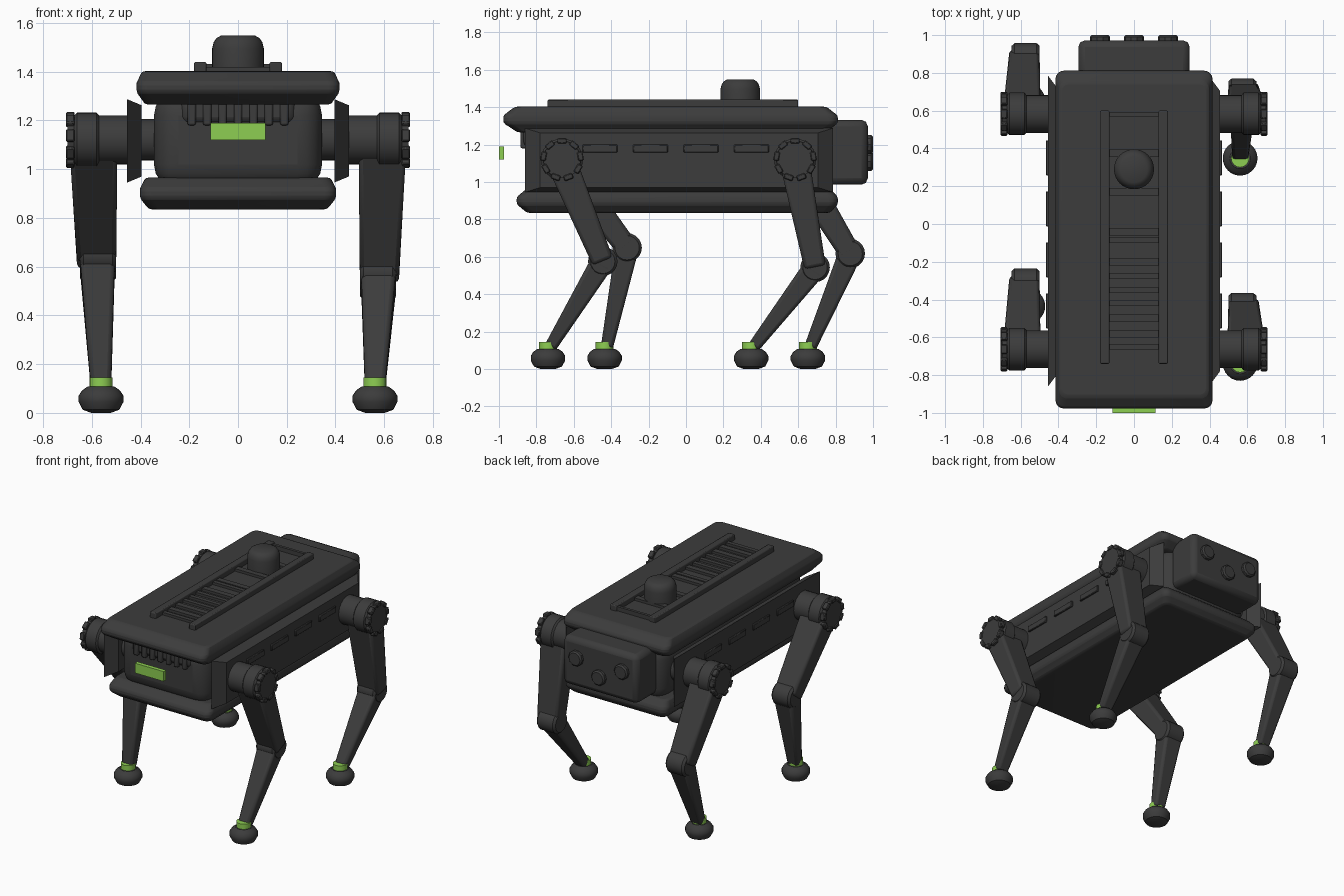
import bpy, bmesh, math
from mathutils import Vector, Matrix

if "Cube" in bpy.data.objects:
    bpy.data.objects.remove(bpy.data.objects["Cube"])


def material(name, rgb):
    m = bpy.data.materials.new(name)
    m.diffuse_color = (*rgb, 1)
    m.use_nodes = True
    m.node_tree.nodes["Principled BSDF"].inputs["Base Color"].default_value = m.diffuse_color
    return m


DARK = material("charcoal", (0.045, 0.045, 0.045))
GREEN = material("lime green", (0.27, 0.62, 0.085))


def finish(name, bm, mat=DARK, bevel=0, segments=2, angle=35):
    bmesh.ops.recalc_face_normals(bm, faces=bm.faces)
    me = bpy.data.meshes.new(name)
    bm.to_mesh(me)
    bm.free()
    ob = bpy.data.objects.new(name, me)
    bpy.context.collection.objects.link(ob)
    me.materials.append(mat)
    if bevel:
        mod = ob.modifiers.new("bevel", 'BEVEL')
        mod.width, mod.segments, mod.limit_method = bevel, segments, 'ANGLE'
    bpy.ops.object.select_all(action='DESELECT')
    ob.select_set(True)
    bpy.context.view_layer.objects.active = ob
    bpy.ops.object.shade_smooth_by_angle(angle=math.radians(angle))
    return ob


def skin(bm, rings):
    """Join equal point rings into a closed solid."""
    vs = [[bm.verts.new(p) for p in r] for r in rings]
    n = len(vs[0])
    for a, b in zip(vs, vs[1:]):
        for i in range(n):
            bm.faces.new((a[i], a[(i + 1) % n], b[(i + 1) % n], b[i]))
    bm.faces.new(vs[0][::-1])
    bm.faces.new(vs[-1])


def box(name, x, y, z, mat=DARK, bevel=0, segments=2):
    bm = bmesh.new()
    skin(bm, [[(x[0], y[0], h), (x[1], y[0], h), (x[1], y[1], h), (x[0], y[1], h)] for h in z])
    return finish(name, bm, mat, bevel, segments)


def shell(name, levels, radius):
    """Stack of rounded rectangles given as half width, front, back, height."""
    rings = []
    for hx, y0, y1, z in levels:
        ring = []
        for cx, cy, start in ((hx - radius, y1 - radius, 0), (radius - hx, y1 - radius, 90),
                              (radius - hx, y0 + radius, 180), (hx - radius, y0 + radius, 270)):
            for k in range(5):
                a = math.radians(start + k * 22.5)
                ring.append((cx + radius * math.cos(a), cy + radius * math.sin(a), z))
        rings.append(ring)
    bm = bmesh.new()
    skin(bm, rings)
    return finish(name, bm, bevel=0.012)


def turned(name, center, axis, profile, sides=24, mat=DARK, angle=35):
    """Solid of revolution; profile holds (radius, distance along axis)."""
    rot = Vector((0, 0, 1)).rotation_difference(Vector(axis)).to_matrix()
    c = Vector(center)
    rings = [[c + rot @ Vector((r * math.cos(2 * math.pi * i / sides),
                                r * math.sin(2 * math.pi * i / sides), h))
              for i in range(sides)] for r, h in profile]
    bm = bmesh.new()
    skin(bm, rings)
    return finish(name, bm, mat, angle=angle)


def limb(name, p0, p1, x0, x1, t0, t1):
    """Tapered bar between two (y, z) points with x ranges and thicknesses."""
    a, b = Vector(p0), Vector(p1)
    d = (b - a).normalized()
    n = Vector((-d.y, d.x))
    rings = []
    for p, x, t in ((a, x0, t0), (b, x1, t1)):
        lo, hi = p - n * t / 2, p + n * t / 2
        rings.append([(x[0], *lo), (x[1], *lo), (x[1], *hi), (x[0], *hi)])
    bm = bmesh.new()
    skin(bm, rings)
    return finish(name, bm, bevel=0.018)


# Torso core, lid and belly tray
box("torso_core", (-0.345, 0.345), (-0.86, 0.77), (0.92, 1.32), bevel=0.1, segments=4)
shell("top_lid", [(0.38, -0.90, 0.75, 1.265), (0.416, -0.977, 0.812, 1.315),
                  (0.416, -0.977, 0.812, 1.355), (0.393, -0.915, 0.75, 1.402)], 0.045)
shell("belly_tray", [(0.365, -0.85, 0.77, 0.835), (0.402, -0.905, 0.812, 0.88),
                     (0.402, -0.905, 0.812, 0.92), (0.38, -0.85, 0.77, 0.965)], 0.045)

# Side panels, both tapering toward +x, with raised dashes
for side, label in ((-1, "left"), (1, "right")):
    c = side * 0.425
    bm = bmesh.new()
    skin(bm, [[(c + dx, -0.86 + i, 0.945 + j), (c + dx, 0.785 - i, 0.945 + j),
               (c + dx, 0.785 - i, 1.287 - j), (c + dx, -0.86 + i, 1.287 - j)]
              for dx, i, j in ((-0.03, 0, 0), (0.03, 0.08, 0.025))])
    finish(label + "_side_panel", bm)
    for i in range(4):
        y = -0.46 + 0.27 * i
        xs = sorted((side * 0.44, side * 0.467))
        box(label + "_side_dash", xs, (y - 0.093, y + 0.093), (1.157, 1.2), bevel=0.004, segments=1)

# Front vent and light bar
box("vent_backing", (-0.235, 0.235), (-0.87, -0.8), (1.185, 1.3), bevel=0.03)
for i in range(7):
    x = -0.19 + 0.0633 * i
    box("vent_rib", (x - 0.017, x + 0.017), (-0.885, -0.82), (1.18, 1.29), bevel=0.008)
box("light_bar", (-0.113, 0.113), (-1.0, -0.972), (1.12, 1.19), GREEN)

# Rear sensor head with three lenses
box("sensor_head", (-0.295, 0.295), (0.73, 0.972), (0.985, 1.332), bevel=0.035, segments=2)
for x, z in ((-0.18, 1.2), (0, 1.11), (0.18, 1.2)):
    turned("sensor_lens", (x, 0.96, z), (0, 1, 0),
           [(0.054, 0), (0.054, 0.03), (0.044, 0.04)], 10)

# Roof rails, rungs and turret
for x in (-0.155, 0.155):
    box("roof_rail", (x - 0.025, x + 0.025), (-0.74, 0.6), (1.39, 1.44), bevel=0.006)
box("roof_end_bar", (-0.15, 0.15), (0.57, 0.59), (1.39, 1.432))
for y, w in ((0.375, 0.04), (0.17, 0.04), (-0.04, 0.04), (-0.085, 0.03), (-0.2, 0.04),
             (-0.275, 0.03), (-0.35, 0.03), (-0.42, 0.03), (-0.5, 0.04), (-0.58, 0.04), (-0.65, 0.03)):
    box("roof_rung", (-0.14, 0.14), (y - w / 2, y + w / 2), (1.39, 1.42))
turned("turret", (0, 0.29, 1.39), (0, 0, 1),
       [(0.106, 0), (0.106, 0.105), (0.1, 0.13), (0.088, 0.148), (0.07, 0.158)], 32, angle=50)


def leg(label, side, hip_y, knee, foot_y):
    def span(a, b):
        return sorted((side * a, side * b))
    hip = (hip_y, 1.12)
    out = (side, 0, 0)
    # Hip axle, motor housing and toothed cap
    turned(label + "_hip_motor", (0, *hip), out,
           [(0.085, 0.3), (0.085, 0.44), (0.1, 0.45), (0.1, 0.57), (0.112, 0.58),
            (0.112, 0.66), (0.1, 0.672), (0.1, 0.7)], 24)
    bm = bmesh.new()
    for k in range(9):
        m = (Matrix.Translation((side * 0.688, *hip)) @ Matrix.Rotation(k * 2 * math.pi / 9, 4, 'X')
             @ Matrix.Translation((0, 0, 0.1)) @ Matrix.Diagonal((0.036, 0.05, 0.03, 1)))
        bmesh.ops.create_cube(bm, size=1, matrix=m)
    finish(label + "_hip_cap_teeth", bm, bevel=0.005, segments=1)
    # Thigh, knee and shin
    limb(label + "_thigh", (hip_y, 1.1), knee, span(0.495, 0.69), span(0.5, 0.66), 0.16, 0.115)
    turned(label + "_knee", (0, *knee), out,
           [(0.065, 0.5), (0.079, 0.515), (0.079, 0.633), (0.065, 0.648)], 20)
    limb(label + "_shin", knee, (foot_y + 0.012, 0.115), span(0.505, 0.65), span(0.52, 0.605), 0.125, 0.065)
    # Cuff and foot pad
    x = side * 0.562
    turned(label + "_ankle_cuff", (x, foot_y, 0.1), (0, 0, 1), [(0.048, 0), (0.048, 0.045)], 16, GREEN)
    turned(label + "_foot", (x, foot_y, 0), (0, 0, 1),
           [(0.04, 0), (0.075, 0.013), (0.092, 0.045), (0.092, 0.07), (0.078, 0.092), (0.055, 0.108)], 24)


leg("right_front", 1, -0.663, (-0.445, 0.575), -0.738)
leg("left_front", -1, -0.663, (-0.315, 0.648), -0.435)
leg("right_rear", 1, 0.583, (0.69, 0.543), 0.348)
leg("left_rear", -1, 0.583, (0.878, 0.617), 0.652)
